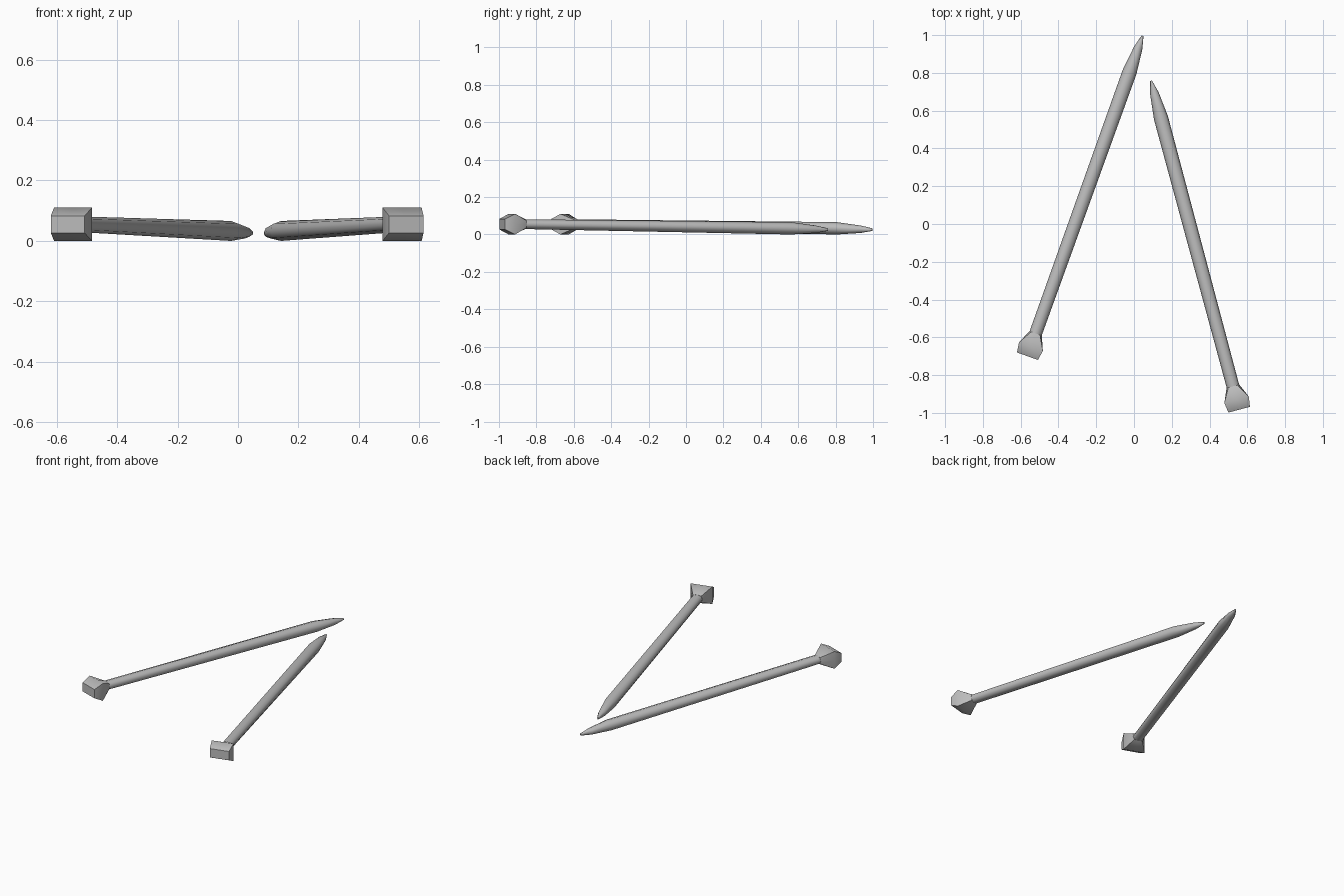
import bpy, bmesh, math
from mathutils import Vector

cube = bpy.data.objects.get("Cube")
if cube:
    bpy.data.objects.remove(cube, do_unlink=True)

grey = bpy.data.materials.new("plain_grey")
grey.use_nodes = True
colour = (0.5, 0.5, 0.5, 1)
grey.diffuse_color = colour
grey.node_tree.nodes["Principled BSDF"].inputs["Base Color"].default_value = colour

SIDES = 8


def loft(name, start, end, sections):
    """Skin eight-point rings: (distance, half width, half height, centre z, square?)."""
    start, end = Vector(start), Vector(end)
    along = (end - start).normalized()
    across = Vector((along.y, -along.x))
    bm = bmesh.new()
    rings = []
    for dist, wide, high, z, square in sections:
        ring = []
        for k in range(SIDES):
            a = math.tau * k / SIDES
            c, s = math.cos(a), math.sin(a)
            m = max(abs(c), abs(s)) if square else 1
            p = start + along * dist + across * (wide * c / m)
            ring.append(bm.verts.new((p.x, p.y, z + high * s / m)))
        rings.append(ring)
    for a, b in zip(rings, rings[1:]):
        for k in range(SIDES):
            n = (k + 1) % SIDES
            bm.faces.new((a[k], a[n], b[n], b[k]))
    bm.faces.new(rings[0])
    bm.faces.new(rings[-1])
    bmesh.ops.recalc_face_normals(bm, faces=bm.faces)
    mesh = bpy.data.meshes.new(name)
    bm.to_mesh(mesh)
    bm.free()
    mesh.materials.append(grey)
    ob = bpy.data.objects.new(name, mesh)
    bpy.context.collection.objects.link(ob)
    bpy.ops.object.select_all(action="DESELECT")
    ob.select_set(True)
    bpy.context.view_layer.objects.active = ob
    bpy.ops.object.shade_smooth_by_angle(angle=math.radians(62))


# Squared knob: shallow end, full middle, narrow neck
knob = [(0, 0.059, 0.028, 0.055, True),
        (0.054, 0.067, 0.055, 0.055, True),
        (0.128, 0.035, 0.027, 0.055, False)]

# Slightly widening shaft with a tapered point
shaft = [(0.126, 0.034, 0.026, 0.055, False),
         (1.60, 0.038, 0.033, 0.033, False),
         (1.735, 0.023, 0.02, 0.028, False),
         (1.803, 0.005, 0.007, 0.026, False)]

# Two needles lying in a V, points nearly meeting
for side, start, end in (("right", (-0.564, -0.70), (0.046, 0.998)),
                         ("left", (0.557, -0.983), (0.088, 0.766))):
    loft(side + "_needle_knob", start, end, knob)
    loft(side + "_needle_shaft", start, end, shaft)
